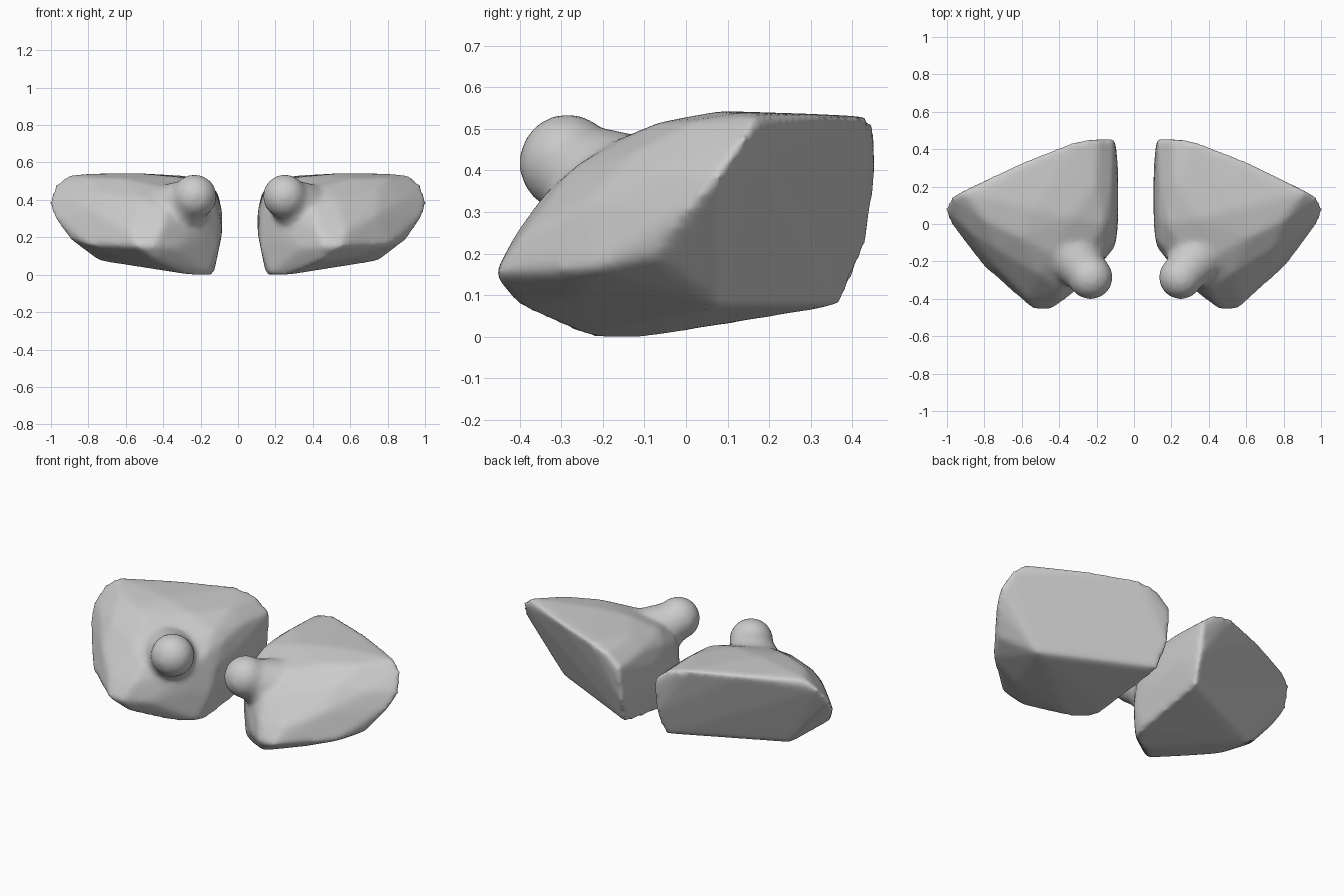
import bpy, bmesh
from mathutils import Vector, Matrix

if "Cube" in bpy.data.objects:
    bpy.data.objects.remove(bpy.data.objects["Cube"])

# Corner and contour points of one faceted, domed body (right side)
POINTS = [
    # lower ridge and underside
    (.15, -.08, 0), (.17, -.17, 0), (.28, -.24, 0), (.14, .375, .075),
    (.75, .08, .075), (.44, -.40, .07), (.62, -.26, .09),
    # front lip and outer rim
    (.46, -.46, .15), (.55, -.46, .15), (.34, -.37, .14), (.81, -.225, .16),
    (.90, -.08, .19), (.985, .01, .31), (1.015, .08, .39), (.98, .145, .48),
    (.92, .17, .53),
    # back edge along the inner corner
    (.12, .455, .37), (.12, .435, .22), (.125, .455, .43), (.21, .455, .50),
    (.32, .445, .53), (.60, .335, .535),
    # inner flank
    (.105, 0, .22), (.105, .15, .34), (.105, .3, .25), (.12, -.12, .15),
    (.115, -.08, .30), (.13, .03, .42), (.135, .2, .45), (.22, .22, .515),
    # dome
    (.20, -.22, .2), (.42, -.41, .25), (.58, -.40, .24), (.40, -.345, .34),
    (.52, -.27, .408), (.74, -.24, .32), (.75, -.13, .44), (.89, -.04, .41),
    (.19, -.20, .32), (.15, -.12, .38), (.26, -.15, .445), (.30, -.25, .375),
    (.45, -.165, .475), (.62, -.07, .515), (.80, .02, .52), (.35, .03, .525),
    (.18, .0, .475), (.55, .08, .543), (.8, .14, .54),
]
TIP = Vector((.25, -.285, .418))
ROOT = Vector((.35, -.16, .335))


def make_side(name, sx, dx):
    bm = bmesh.new()
    verts = [bm.verts.new(p) for p in POINTS]
    bmesh.ops.convex_hull(bm, input=verts)
    loose = [v for v in bm.verts if not v.link_faces]
    bmesh.ops.delete(bm, geom=loose, context='VERTS')
    # rounded knob: flared neck plus ball
    axis = TIP - ROOT
    turn = axis.to_track_quat('Z', 'Y').to_matrix().to_4x4()
    bmesh.ops.create_cone(bm, cap_ends=True, segments=24, radius1=.165, radius2=.105,
                          depth=axis.length,
                          matrix=Matrix.Translation((TIP + ROOT) / 2) @ turn)
    bmesh.ops.create_uvsphere(bm, u_segments=24, v_segments=14, radius=.118,
                              matrix=Matrix.Translation(TIP))
    for v in bm.verts:
        v.co.x = v.co.x * sx + dx
    bmesh.ops.recalc_face_normals(bm, faces=bm.faces)
    me = bpy.data.meshes.new(name)
    bm.to_mesh(me)
    bm.free()
    ob = bpy.data.objects.new(name, me)
    bpy.context.collection.objects.link(ob)
    # fuse the parts and soften the creases
    fuse = ob.modifiers.new("fuse", 'REMESH')
    fuse.mode = 'VOXEL'
    fuse.voxel_size = .016
    fuse.use_smooth_shade = True
    soft = ob.modifiers.new("soften", 'SMOOTH')
    soft.factor = .5
    soft.iterations = 10
    return ob


make_side("right_dome", 1, 0)
make_side("left_dome", -1.022, .0225)
